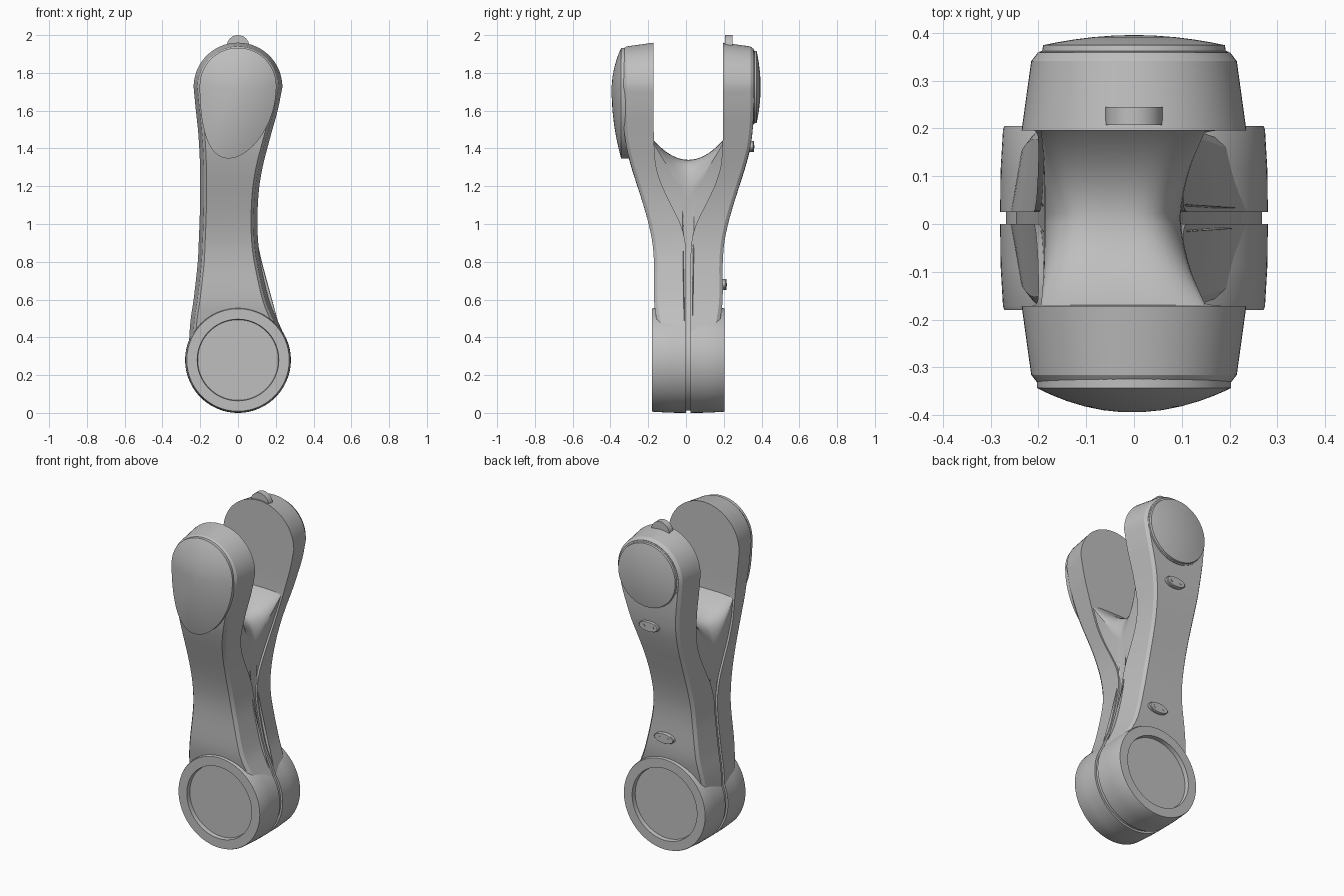
import bpy, bmesh, math
from mathutils import Vector

if "Cube" in bpy.data.objects:
    bpy.data.objects.remove(bpy.data.objects["Cube"])

grey = bpy.data.materials.new("mid_grey")
grey.use_nodes = True
colour = (0.52, 0.52, 0.52, 1)
grey.diffuse_color = colour
grey.node_tree.nodes["Principled BSDF"].inputs["Base Color"].default_value = colour

MID = 0.0125        # plane between the two halves
HEAD_Z, HEAD_R = 1.725, 0.235
BASE_Z = 0.28

# height, left x, right x, outer depth, inner depth
KEYS = [
    (.3, -.26, .26, .14, .0125), (.4, -.258, .247, .15, .0125),
    (.5, -.25, .205, .167, .0125), (.6, -.235, .165, .181, .0125),
    (.8, -.213, .12, .182, .0125), (.9, -.208, .107, .19, .016),
    (1.0, -.204, .103, .21, .042), (1.1, -.201, .105, .238, .09),
    (1.2, -.2, .113, .27, .138), (1.3, -.201, .13, .302, .17),
    (1.4, -.205, .155, .328, .18), (1.5, -.212, .182, .341, .1835),
    (1.6, -.223, .21, .346, .1835), (1.725, -.235, .235, .346, .1835),
]


def section(z):
    """Smoothly interpolated widths and depths at a height."""
    i = max(k for k in range(len(KEYS) - 1) if KEYS[k][0] <= z or k == 0)
    a, b = KEYS[i], KEYS[i + 1]
    p, q = KEYS[max(i - 1, 0)], KEYS[min(i + 2, len(KEYS) - 1)]
    h = b[0] - a[0]
    t = min(max((z - a[0]) / h, 0), 1)
    out = []
    for c in range(1, 5):
        m0 = (b[c] - p[c]) / (b[0] - p[0]) * h
        m1 = (q[c] - a[c]) / (q[0] - a[0]) * h
        out.append((2*t**3 - 3*t*t + 1) * a[c] + (t**3 - 2*t*t + t) * m0
                   + (3*t*t - 2*t**3) * b[c] + (t**3 - t*t) * m1)
    return out


def finish(name, bm):
    bmesh.ops.recalc_face_normals(bm, faces=bm.faces)
    mesh = bpy.data.meshes.new(name)
    bm.to_mesh(mesh)
    bm.free()
    obj = bpy.data.objects.new(name, mesh)
    bpy.context.collection.objects.link(obj)
    mesh.materials.append(grey)
    bpy.ops.object.select_all(action='DESELECT')
    obj.select_set(True)
    bpy.context.view_layer.objects.active = obj
    bpy.ops.object.shade_smooth_by_angle(angle=math.radians(28))
    return obj


def loft(name, rings):
    """Skin closed rings of equal length and cap both ends."""
    bm = bmesh.new()
    rows = [[bm.verts.new(p) for p in ring] for ring in rings]
    n = len(rows[0])
    for a, b in zip(rows, rows[1:]):
        for i in range(n):
            j = (i + 1) % n
            bm.faces.new((a[i], a[j], b[j], b[i]))
    bm.faces.new(rows[0])
    bm.faces.new(rows[-1])
    return finish(name, bm)


def turned(name, x, z, profile, n=64, flat=1.0):
    """Round part about the y axis; profile holds (y, radius)."""
    turn = [2 * math.pi * i / n for i in range(n)]
    return loft(name, [[(x + r * math.cos(a), y, z + flat * r * math.sin(a))
                        for a in turn] for y, r in profile])


def shell(name, side):
    """One half of the arm, with drafted sides and a bevelled outer edge."""
    heights = [.3 + (HEAD_Z - .3) * i / 48 for i in range(48)]
    left, right = [], []
    for z in heights:
        xl, xr, ho, hi = section(z)
        left.append((xl, z, ho, hi))
        right.append((xr, z, ho, hi))
    ho, hi = KEYS[-1][3:]
    for i in range(16):
        a = math.pi / 2 * i / 16
        x, z = HEAD_R * math.cos(a), HEAD_Z + HEAD_R * math.sin(a)
        left.append((-x, z, ho, hi))
        right.append((x, z, ho, hi))
    line = left + [(0, HEAD_Z + HEAD_R, ho, hi)] + right[::-1]
    n = len(line)
    bm = bmesh.new()
    rings = [[], [], []]
    for i, (x, z, ho, hi) in enumerate(line):
        p, q = line[max(i - 1, 0)], line[min(i + 1, n - 1)]
        d = Vector((q[0] - p[0], q[1] - p[1])).normalized()
        for ring, depth, inset in zip(rings, (hi, ho - .018, ho), (0, .02, .034)):
            ring.append(bm.verts.new((x + d.y * inset, MID + side * depth, z - d.x * inset)))
    for a, b in zip(rings, rings[1:]):
        for i in range(n - 1):
            bm.faces.new((a[i], a[i + 1], b[i + 1], b[i]))
    for ring in (rings[0], rings[2]):
        for i in range(n // 2 - 1):
            bm.faces.new((ring[i], ring[i + 1], ring[n - 2 - i], ring[n - 1 - i]))
        bm.faces.new(ring[n // 2 - 1:n // 2 + 2])
    bm.faces.new([r[0] for r in rings] + [r[-1] for r in rings[::-1]])
    obj = finish(name, bm)

    # round pocket on the inside of the head
    face = MID + side * hi
    cutter = turned("pocket_cutter", 0, HEAD_Z, [(face - .03, .185), (face + .03, .185)])
    cutter.hide_render = True
    mod = obj.modifiers.new("pocket", 'BOOLEAN')
    mod.operation, mod.object, mod.solver = 'DIFFERENCE', cutter, 'EXACT'
    bpy.context.view_layer.objects.active = obj
    bpy.ops.object.modifier_apply(modifier=mod.name)
    bpy.data.objects.remove(cutter)


shell("front_shell", -1)
shell("back_shell", 1)

# web between the halves, with a saddle-shaped top
slices = []
for k in range(39):
    t = -.19 + .01 * k
    edge = 1.17 + .25 * (abs(t) / .18) ** 1.25
    ridge = max(1.34 + .1 * (abs(t) / .18) ** 2, edge + .01)
    low = .3 if abs(t) < .025 else .8 + 1.9 * abs(t)
    steps = [low + (edge - low) * i / 16 for i in range(17)]
    ring = [(section(z)[0] + .012, MID + t, z) for z in steps]
    xl, xr = ring[-1][0], section(edge)[1] - .012
    for i in range(1, 20):
        u = -math.cos(math.pi * i / 20)
        ring.append((xl + (xr - xl) * (u + 1) / 2, MID + t,
                     edge + (ridge - edge) * math.sqrt(1 - u ** 4)))
    ring += [(section(z)[1] - .012, MID + t, z) for z in reversed(steps)]
    slices.append(ring)
loft("saddle_web", slices)

# base drums with a shallow dish on each outer face, and the seam between them
for name, side in (("front_base_drum", -1), ("back_base_drum", 1)):
    turned(name, 0, BASE_Z, [(MID + side * d, r) for d, r in (
        (.0125, .2), (.0125, .28), (.1, .279), (.185, .274), (.192, .271),
        (.192, .216), (.167, .213))], 96)
turned("base_seam", 0, BASE_Z, [(-.01, .268), (.04, .268)], 96)

# egg-shaped domed cover on the front head
egg = []
for i in range(72):
    a = 2 * math.pi * i / 72
    c, s = math.cos(a), math.sin(a)
    egg.append((.203 * c - (.05 * s * s if s < 0 else 0), 1.73 + s * (.203 if s > 0 else .383)))
rings = [[(x, -.28, z) for x, z in egg]]
for s in (1, .93, .82, .68, .5, .3, .1):
    rings.append([(-.005 + (x + .005) * s, -.343 - .051 * (1 - s * s), 1.71 + (z - 1.71) * s)
                  for x, z in egg])
loft("front_head_cover", rings)

# round domed cover on the back head
turned("back_head_cover", 0, HEAD_Z, [(.32, .2), (.36, .198), (.362, .192), (.374, .19)]
       + [(.395 - .021 * s * s, .19 * s) for s in (.85, .65, .45, .25, .08)])

# lug on top of the back head
turned("top_lug", 0, 1.94, [(.207, .06), (.245, .06)], 32)

# oval plates with two screws each on the back
for name, z, y in (("upper", 1.41, .36), ("lower", .68, .214)):
    turned(name + "_oval_plate", 0, z, [(y - .05, .065), (y - .004, .065), (y, .06)], 40, .46)
    for x in (-.03, .03):
        turned(name + "_plate_screw", x, z, [(y - .01, .008), (y + .002, .008)], 12)
